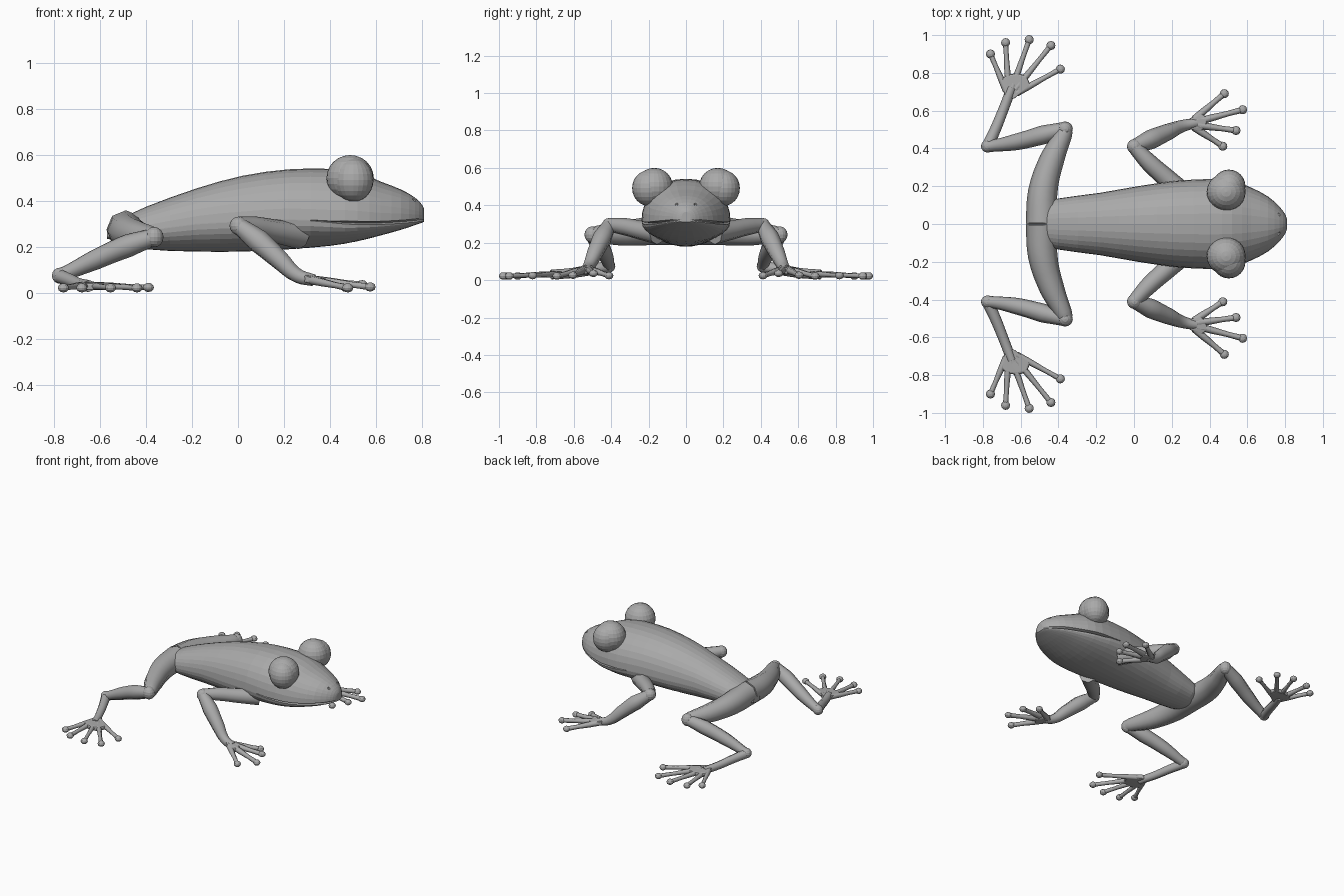
import bpy, bmesh
from math import sin, cos, pi
from mathutils import Vector, Matrix

cube = bpy.data.objects.get("Cube")
if cube:
    bpy.data.objects.remove(cube)

skin = bpy.data.materials.new("grey skin")
skin.use_nodes = True
grey = (0.4, 0.4, 0.4, 1)
skin.diffuse_color = grey
skin.node_tree.nodes["Principled BSDF"].inputs["Base Color"].default_value = grey


def add_mesh(name, bm):
    bmesh.ops.recalc_face_normals(bm, faces=bm.faces)
    mesh = bpy.data.meshes.new(name)
    bm.to_mesh(mesh)
    bm.free()
    mesh.materials.append(skin)
    obj = bpy.data.objects.new(name, mesh)
    bpy.context.collection.objects.link(obj)
    return obj


def ball(name, center, size, segments=24):
    bm = bmesh.new()
    bmesh.ops.create_uvsphere(bm, u_segments=segments, v_segments=segments // 2, radius=1)
    matrix = Matrix.Translation(center) @ Matrix.Diagonal((*size, 1))
    bmesh.ops.transform(bm, matrix=matrix, verts=bm.verts)
    return add_mesh(name, bm)


def limb(name, points, steps=4, sides=2):
    """Tapered tube through points given as x, y, z, radius."""
    curve = bpy.data.curves.new(name, 'CURVE')
    curve.dimensions = '3D'
    curve.bevel_depth = 1
    curve.bevel_resolution = sides
    curve.resolution_u = steps
    curve.use_fill_caps = True
    spline = curve.splines.new('BEZIER')
    spline.bezier_points.add(len(points) - 1)
    for knot, (x, y, z, r) in zip(spline.bezier_points, points):
        knot.co = (x, y, z)
        knot.radius = r
        knot.handle_left_type = knot.handle_right_type = 'AUTO'
    curve.materials.append(skin)
    obj = bpy.data.objects.new(name, curve)
    bpy.context.collection.objects.link(obj)
    bpy.ops.object.select_all(action='DESELECT')
    obj.select_set(True)
    bpy.context.view_layer.objects.active = obj
    bpy.ops.object.convert(target='MESH')
    return bpy.context.view_layer.objects.active


def blend(a, b, c, d, t):
    """Smooth interpolation from b to c."""
    return [q + t / 2 * (r - p + t * (2 * p - 5 * q + 4 * r - s + t * (3 * (q - r) + s - p)))
            for p, q, r, s in zip(a, b, c, d)]


# Body and head: x, top, bottom, half width, mouth height
stations = [
    (-.57, .27, .235, .04, .25), (-.51, .32, .225, .1, .26),
    (-.4, .375, .19, .135, .27), (-.18, .455, .18, .165, .3),
    (.02, .51, .18, .2, .31), (.22, .538, .19, .228, .32),
    (.4, .54, .205, .238, .31), (.52, .525, .225, .228, .305),
    (.62, .485, .25, .193, .305), (.71, .45, .275, .145, .31),
    (.77, .415, .295, .092, .315), (.8, .385, .305, .052, .32),
    (.81, .365, .31, .025, .32)]


def body_ring(x, top, bottom, width, mouth):
    """Upper and lower arcs, joined at the sides by the mouth groove."""
    open_mouth = min(max((x - .38) / .06, 0), 1)
    gap = .002 + .005 * open_mouth
    half = []
    n = 8
    for i in range(n + 1):
        a = pi / 2 * (1 - i / n)
        half.append((width * cos(a) ** .9, mouth + gap + (top - mouth - gap) * sin(a) ** .95))
    half.append((width * (1 - .14 * open_mouth), mouth))
    for i in range(n + 1):
        a = pi / 2 * i / n
        half.append((width * (1 - .03 * open_mouth) * cos(a),
                     mouth - gap + (bottom - mouth + gap) * sin(a)))
    half[0], half[-1] = (0, top), (0, bottom)
    return [(x, y, z) for y, z in half] + [(x, -y, z) for y, z in half[-2:0:-1]]


profile = []
for i in range(len(stations) - 1):
    a, b = stations[max(i - 1, 0)], stations[i]
    c, d = stations[i + 1], stations[min(i + 2, len(stations) - 1)]
    profile += [blend(a, b, c, d, t) for t in (0, .5)]
profile.append(stations[-1])

bm = bmesh.new()
rings = [[bm.verts.new(p) for p in body_ring(*s)] for s in profile]
for r, s in zip(rings, rings[1:]):
    for j in range(len(r)):
        k = (j + 1) % len(r)
        bm.faces.new((r[j], r[k], s[k], s[j]))
bm.faces.new(rings[0])
bm.faces.new(rings[-1])
body = add_mesh("body", bm)

# Nostril hollows
for side in (1, -1):
    cutter = ball("nostril_cutter", (.772, side * .052, .408), (.014, .01, .01), 10)
    cutter.hide_render = True
    cut = body.modifiers.new("nostril", 'BOOLEAN')
    cut.operation = 'DIFFERENCE'
    cut.object = cutter
    bpy.context.view_layer.objects.active = body
    bpy.ops.object.modifier_apply(modifier=cut.name)
    bpy.data.objects.remove(cutter)


def palm(name, wrist, knuckles, thick):
    """Flat webbed plate from the wrist to the finger roots."""
    bm = bmesh.new()
    for p in wrist + knuckles:
        for dz in (-thick, thick):
            bm.verts.new(p + Vector((0, 0, dz)))
    hull = bmesh.ops.convex_hull(bm, input=bm.verts)
    loose = [g for g in hull["geom_interior"] if isinstance(g, bmesh.types.BMVert)]
    bmesh.ops.delete(bm, geom=loose, context='VERTS')
    obj = add_mesh(name, bm)
    bevel = obj.modifiers.new("rounded", 'BEVEL')
    bevel.width = thick * .7
    bevel.segments = 2


def digits(name, root, tips, side, thick, spread, wrist_width):
    """Fan of thin digits with round pads, plus the palm joining them."""
    root = Vector((root[0], root[1] * side, root[2]))
    knuckles = []
    for i, (x, y, z) in enumerate(tips):
        tip = Vector((x, y * side, z))
        knuckle = root.lerp(tip, spread)
        knuckles.append(knuckle)
        limb(f"{name}_digit_{i + 1}", [
            (*root.lerp(tip, .15), thick), (*root.lerp(tip, .4), thick * .95),
            (*root.lerp(tip, .72), thick * .72), (*tip, thick * .8)], 3, 1)
        ball(f"{name}_pad_{i + 1}", tip, (.024, .024, .02), 12)
    along = (sum(knuckles, Vector()) / len(knuckles) - root).normalized()
    across = Vector((-along.y, along.x, 0)) * wrist_width
    palm(name + "_palm", [root + across, root - across], knuckles, thick * .85)


foot_tips = [(-.76, .9, .022), (-.68, .96, .022), (-.555, .976, .022),
             (-.44, .945, .022), (-.39, .82, .024)]
hand_tips = [(.478, .69, .022), (.575, .605, .026), (.54, .495, .036), (.47, .412, .024)]

for side, word in ((1, "left"), (-1, "right")):
    def mirrored(points):
        return [(x, y * side, z, r) for x, y, z, r in points]

    # Bulging eye with its lid
    ball(word + "_eyelid", (.488, side * .17, .5), (.103, .1, .1))
    ball(word + "_eyeball", (.502, side * .2, .492), (.088, .088, .095))

    # Hind leg
    limb(word + "_thigh", mirrored([
        (-.488, 0, .275, .085), (-.483, .17, .265, .078), (-.435, .34, .25, .066),
        (-.375, .47, .245, .047), (-.362, .502, .243, .04)]))
    ball(word + "_knee", (-.365, side * .503, .243), (.041, .04, .044), 16)
    limb(word + "_shin", mirrored([
        (-.365, .503, .243, .038), (-.48, .472, .205, .05), (-.62, .435, .145, .044),
        (-.74, .415, .09, .032), (-.775, .412, .075, .032)]))
    ball(word + "_ankle", (-.775, side * .412, .075), (.035, .034, .035), 16)
    limb(word + "_instep", mirrored([
        (-.775, .412, .072, .032), (-.73, .51, .055, .029),
        (-.69, .61, .038, .027), (-.648, .72, .03, .026)]))
    digits(word + "_foot", (-.662, .67, .034), foot_tips, side, .018, .42, .026)

    # Front leg
    limb(word + "_upper_arm", mirrored([
        (.27, .15, .25, .06), (.18, .235, .265, .052),
        (.08, .325, .285, .047), (.005, .405, .295, .038)]))
    ball(word + "_elbow", (.003, side * .41, .292), (.04, .04, .04), 16)
    limb(word + "_forearm", mirrored([
        (.003, .41, .292, .038), (.09, .448, .225, .052), (.18, .487, .145, .044),
        (.26, .52, .075, .032), (.33, .535, .055, .026)]))
    digits(word + "_hand", (.29, .53, .062), hand_tips, side, .02, .36, .027)
